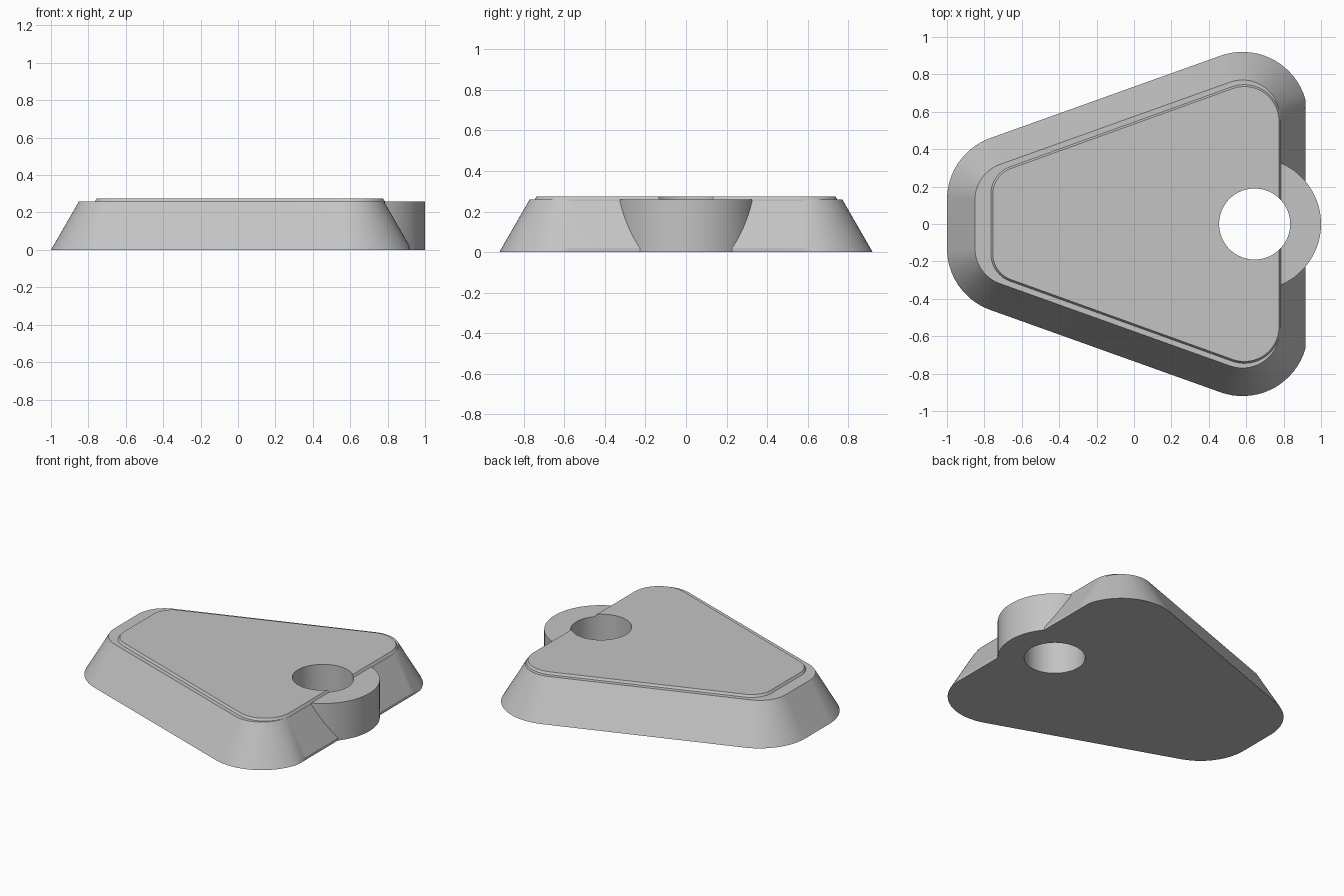
import bpy, bmesh, math

cube = bpy.data.objects.get("Cube")
if cube:
    bpy.data.objects.remove(cube, do_unlink=True)

grey = bpy.data.materials.new("light grey")
grey.use_nodes = True
colour = (0.55, 0.55, 0.55, 1)
grey.diffuse_color = colour
grey.node_tree.nodes["Principled BSDF"].inputs["Base Color"].default_value = colour

STEPS = 20


def outline(rear, front, inset, x_limit=9):
    """Rounded symmetric trapezoid from a narrow and a wide corner circle (x, y, r)."""
    x0, y0, r0 = rear
    x1, y1, r1 = front
    slant = math.atan2(y1 - y0, x1 - x0) + math.pi / 2
    slant += math.asin((r1 - r0) / math.hypot(x1 - x0, y1 - y0))
    half = []
    for (cx, cy, r), start, end in ((front, 0, slant), (rear, slant, math.pi)):
        for i in range(STEPS + 1):
            a = start + (end - start) * i / STEPS
            x = cx + (r - inset) * math.cos(a)
            half.append((min(x, x_limit), cy + (r - inset) * math.sin(a)))
    return half + [(x, -y) for x, y in reversed(half)]


def loft(name, levels):
    """Solid through stacked outlines, given as (height, points)."""
    bm = bmesh.new()
    loops = [[bm.verts.new((x, y, z)) for x, y in pts] for z, pts in levels]
    for low, high in zip(loops, loops[1:]):
        n = len(low)
        for i in range(n):
            j = (i + 1) % n
            bm.faces.new((low[i], low[j], high[j], high[i]))
    bm.faces.new(list(reversed(loops[0])))
    bm.faces.new(loops[-1])
    bmesh.ops.recalc_face_normals(bm, faces=bm.faces)
    mesh = bpy.data.meshes.new(name)
    bm.to_mesh(mesh)
    bm.free()
    mesh.materials.append(grey)
    obj = bpy.data.objects.new(name, mesh)
    bpy.context.collection.objects.link(obj)
    return obj


def cylinder(name, radius, bottom, top):
    ring = [(0.645 + radius * math.cos(math.tau * i / 96),
             radius * math.sin(math.tau * i / 96)) for i in range(96)]
    return loft(name, [(bottom, ring), (top, ring)])


def combine(target, other, operation):
    mod = target.modifiers.new(operation.lower(), "BOOLEAN")
    mod.object = other
    mod.operation = operation
    mod.solver = "EXACT"
    bpy.context.view_layer.objects.active = target
    bpy.ops.object.modifier_apply(modifier=mod.name)
    bpy.data.objects.remove(other, do_unlink=True)


# Tapered body, trimmed to a small upright lip along the wide end
rear, front = (-0.65, 0.13, 0.35), (0.58, 0.57, 0.35)
body = loft("tapered_body", [
    (z, outline(rear, front, z * 0.577, 0.918)) for z in (0, 0.02, 0.26)])

# Raised top panel with a slightly drafted edge
rear, front = (-0.61, 0.16, 0.155), (0.59, 0.55, 0.195)
panel = loft("top_panel", [
    (z, outline(rear, front, inset)) for z, inset in ((0.2, 0), (0.26, 0), (0.275, 0.01))])

# Round boss on the wide end, and the hole through everything
boss = cylinder("round_boss", 0.355, 0, 0.26)
hole = cylinder("hole_cutter", 0.19, -0.1, 0.4)
hole.hide_render = True

combine(body, boss, "UNION")
combine(body, panel, "UNION")
combine(body, hole, "DIFFERENCE")

bpy.ops.object.select_all(action="DESELECT")
body.select_set(True)
bpy.context.view_layer.objects.active = body
bpy.ops.object.shade_smooth_by_angle(angle=math.radians(25))
